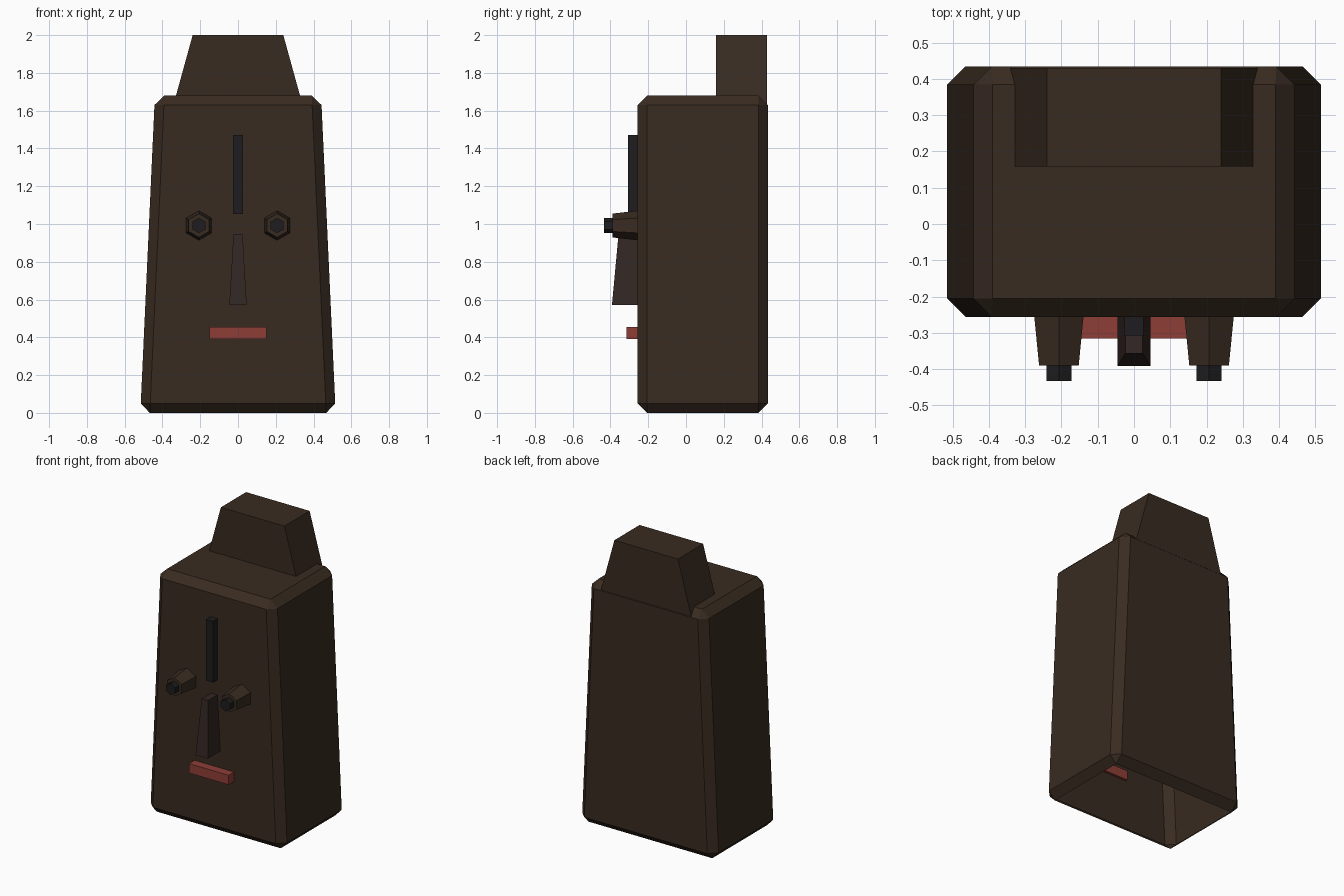
import bpy, bmesh, math
from mathutils import Matrix

if "Cube" in bpy.data.objects:
    bpy.data.objects.remove(bpy.data.objects["Cube"])


def material(name, rgb):
    m = bpy.data.materials.new(name)
    m.diffuse_color = (*rgb, 1)
    m.use_nodes = True
    m.node_tree.nodes["Principled BSDF"].inputs["Base Color"].default_value = m.diffuse_color
    return m


brown = material("dark_brown", (0.04, 0.024, 0.015))
nose_brown = material("nose_brown", (0.033, 0.02, 0.017))
black = material("black", (0.013, 0.012, 0.013))
red = material("red", (0.27, 0.048, 0.037))


def finish(bm, name, mat):
    bmesh.ops.recalc_face_normals(bm, faces=bm.faces)
    me = bpy.data.meshes.new(name)
    bm.to_mesh(me)
    bm.free()
    me.materials.append(mat)
    ob = bpy.data.objects.new(name, me)
    bpy.context.collection.objects.link(ob)
    return ob


def tapered_box(low, high):
    """Box between two rectangles, each (half width, y front, y back, z)."""
    bm = bmesh.new()
    rings = [[bm.verts.new(p) for p in ((-w, f, z), (w, f, z), (w, b, z), (-w, b, z))]
             for w, f, b, z in (low, high)]
    for r in rings:
        bm.faces.new(r)
    for i in range(4):
        j = (i + 1) % 4
        bm.faces.new((rings[0][i], rings[0][j], rings[1][j], rings[1][i]))
    bmesh.ops.recalc_face_normals(bm, faces=bm.faces)
    return bm


def hex_peg(name, x, y_back, y_front, r_back, r_front, mat):
    """Six-sided peg pointing forward, with a corner at the top."""
    bm = bmesh.new()
    bmesh.ops.create_cone(bm, cap_ends=True, segments=6, radius1=r_back, radius2=r_front,
                          depth=y_back - y_front)
    turn = Matrix.Rotation(math.radians(90), 4, 'X')
    place = Matrix.Translation((x, (y_back + y_front) / 2, 0.992))
    bmesh.ops.transform(bm, matrix=place @ turn, verts=bm.verts)
    # put a corner straight up if the cone started with a flat on top
    if max(v.co.z for v in bm.verts) - 0.992 < r_back * 0.95:
        bmesh.ops.rotate(bm, cent=(x, 0, 0.992), verts=bm.verts,
                         matrix=Matrix.Rotation(math.radians(30), 3, 'Y'))
    finish(bm, name, mat)


# Body: chamfered tapering block, open underneath
bm = tapered_box((0.517, -0.256, 0.434, 0), (0.44, -0.256, 0.434, 1.68))
bmesh.ops.bevel(bm, geom=bm.edges[:], offset=0.05, segments=1, affect='EDGES')
bm.normal_update()
bmesh.ops.delete(bm, geom=[f for f in bm.faces if f.normal.z < -0.99], context='FACES')
finish(bm, "body", brown)

# Top block at the back
finish(tapered_box((0.342, 0.158, 0.43, 1.63), (0.24, 0.158, 0.43, 2.0)), "top_block", brown)

# Face details
finish(tapered_box((0.026, -0.307, -0.25, 1.052), (0.026, -0.307, -0.25, 1.47)),
       "forehead_strip", black)
finish(tapered_box((0.046, -0.392, -0.25, 0.57), (0.024, -0.357, -0.25, 0.948)),
       "nose", nose_brown)
finish(tapered_box((0.15, -0.315, -0.24, 0.39), (0.15, -0.315, -0.24, 0.455)), "mouth", red)

# Eyes with pupils
for side, x in (("left", -0.207), ("right", 0.207)):
    hex_peg(side + "_eye", x, -0.25, -0.39, 0.079, 0.063, brown)
    hex_peg(side + "_pupil", x, -0.385, -0.433, 0.04, 0.04, black)
